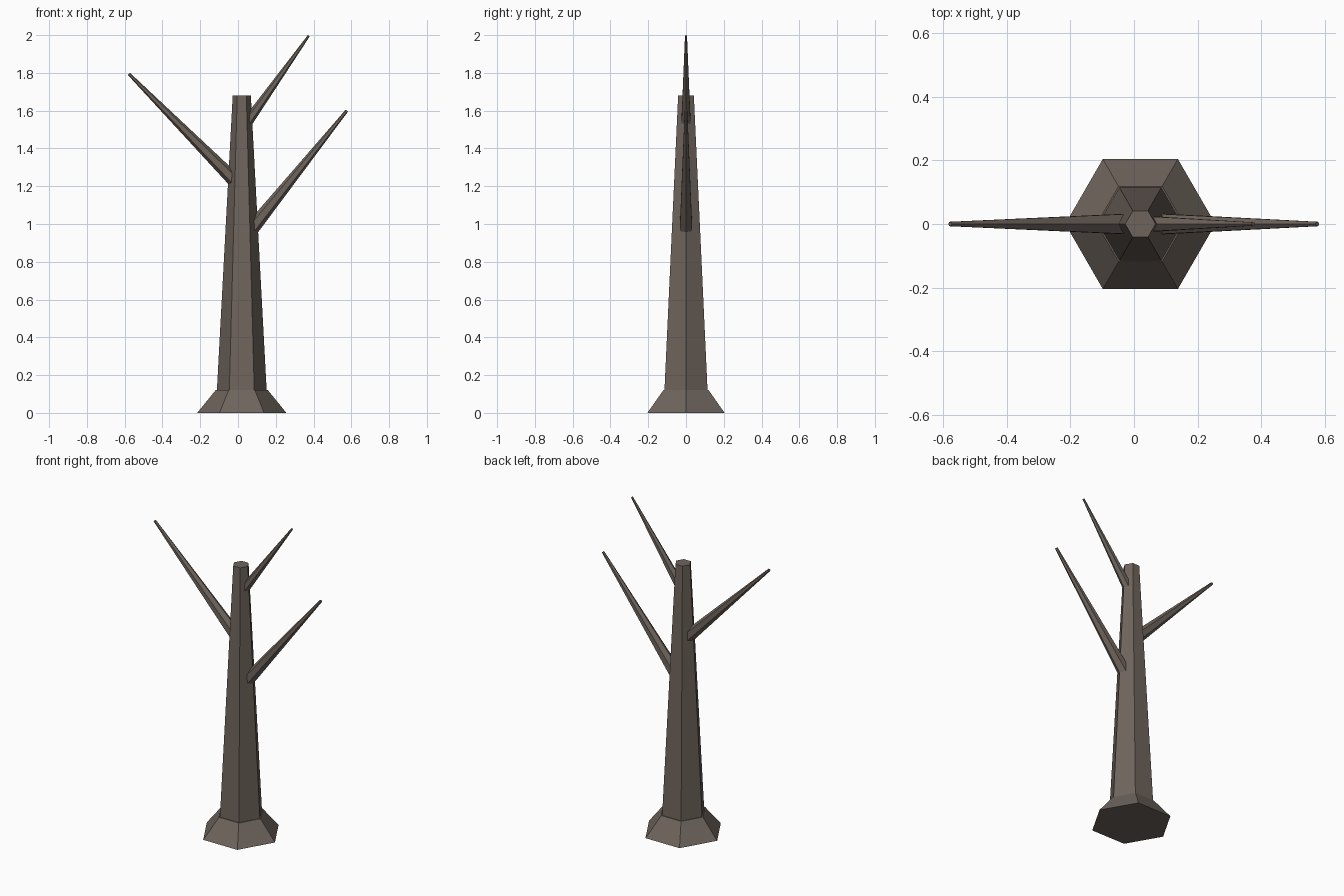
import bpy, bmesh, math
from mathutils import Vector

if "Cube" in bpy.data.objects:
    bpy.data.objects.remove(bpy.data.objects["Cube"])

bark = bpy.data.materials.new("grey_brown_bark")
bark.diffuse_color = (0.156, 0.127, 0.107, 1.0)
bark.use_nodes = True
bark.node_tree.nodes["Principled BSDF"].inputs["Base Color"].default_value = bark.diffuse_color


def tapered_hexagon(name, start, end, r_start, r_end):
    """Closed six-sided taper with two corners lying in the xz plane."""
    start, end = Vector(start), Vector(end)
    axis = (end - start).normalized()
    side = Vector((0, 1, 0))
    up = side.cross(axis)
    bm = bmesh.new()
    rings = []
    for centre, r in ((start, r_start), (end, r_end)):
        rings.append([bm.verts.new(centre + r * (math.cos(i * math.pi / 3) * up
                                                 + math.sin(i * math.pi / 3) * side))
                      for i in range(6)])
    for i in range(6):
        j = (i + 1) % 6
        bm.faces.new((rings[0][i], rings[0][j], rings[1][j], rings[1][i]))
    bm.faces.new(rings[0][::-1])
    bm.faces.new(rings[1])
    bmesh.ops.recalc_face_normals(bm, faces=bm.faces)
    mesh = bpy.data.meshes.new(name)
    bm.to_mesh(mesh)
    bm.free()
    mesh.materials.append(bark)
    obj = bpy.data.objects.new(name, mesh)
    bpy.context.collection.objects.link(obj)
    return obj


# Flared foot and tall trunk
tapered_hexagon("root_flare", (0.02, 0, 0), (0.02, 0, 0.122), 0.236, 0.137)
tapered_hexagon("trunk", (0.02, 0, 0.115), (0.02, 0, 1.68), 0.132, 0.048)

# Bare branches, rooted inside the trunk
tapered_hexagon("left_branch", (-0.02, 0, 1.232), (-0.578, 0, 1.795), 0.037, 0.008)
tapered_hexagon("lower_right_branch", (0.07, 0, 0.971), (0.576, 0, 1.6), 0.038, 0.008)
tapered_hexagon("upper_right_branch", (0.048, 0, 1.537), (0.375, 0, 1.997), 0.028, 0.006)
